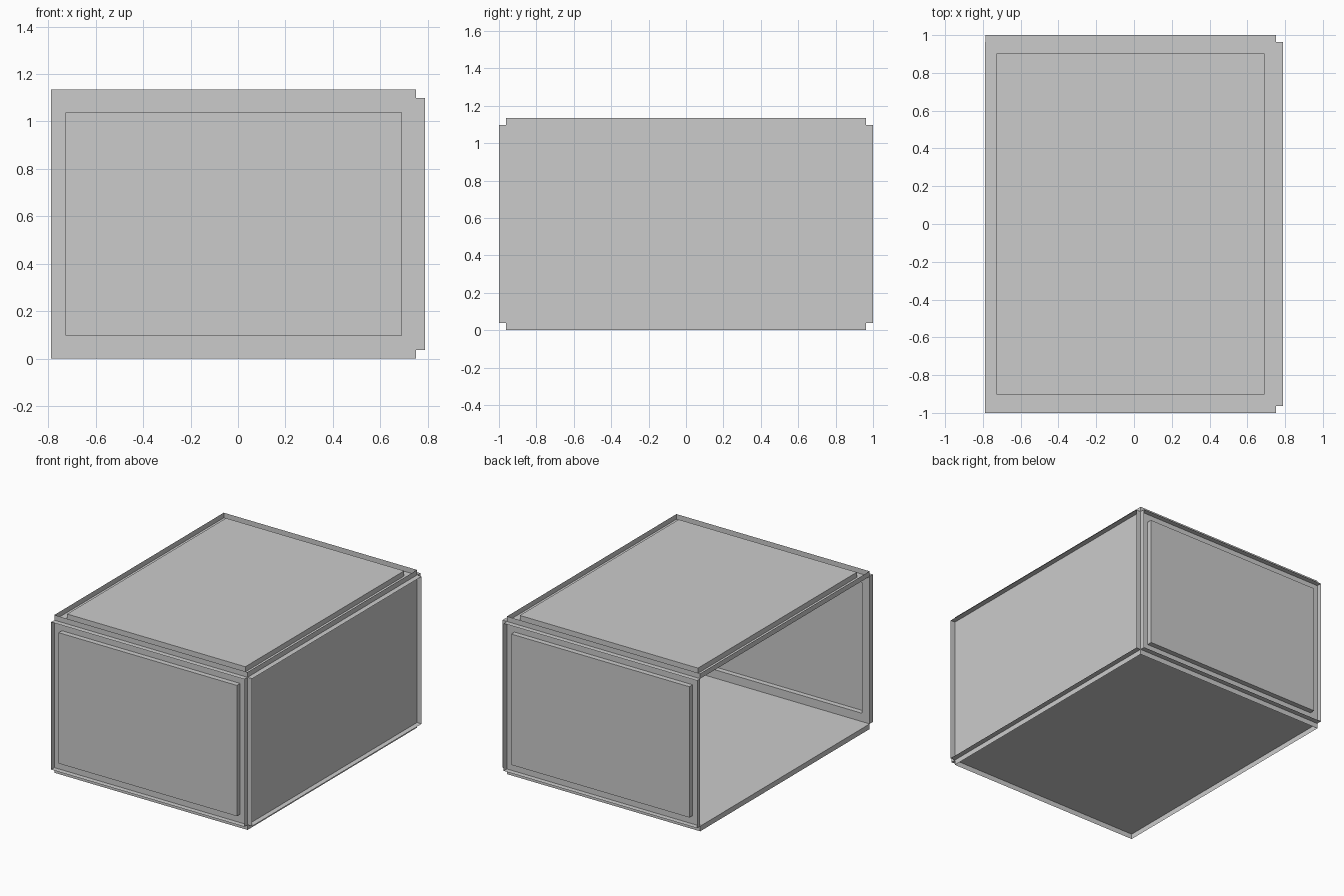
import bpy, bmesh
from mathutils import Vector

if "Cube" in bpy.data.objects:
    bpy.data.objects.remove(bpy.data.objects["Cube"])

# Core box extents; each panel has a thin lip standing LIP outward
X0, X1 = -0.7875, 0.7505
Y = 0.963
Z0, Z1 = 0.037, 1.098
LIP = 0.037
BORDER = 0.06


def panel(name, origin, u, v, raised):
    """Sheet from origin spanning u and v, facing u x v, with an edge lip."""
    o, u, v = Vector(origin), Vector(u), Vector(v)
    out = u.cross(v).normalized() * LIP
    bm = bmesh.new()
    face = bm.faces.new([bm.verts.new(p) for p in (o, o + u, o + u + v, o + v)])
    face.normal_update()

    # perimeter lip
    lip = bmesh.ops.extrude_edge_only(bm, edges=bm.edges[:])["geom"]
    bmesh.ops.translate(bm, vec=out,
                        verts=[g for g in lip if isinstance(g, bmesh.types.BMVert)])

    # raised centre field
    if raised:
        bmesh.ops.inset_individual(bm, faces=[face], thickness=BORDER,
                                   use_even_offset=True)
        top = bmesh.ops.extrude_discrete_faces(bm, faces=[face])["faces"][0]
        bmesh.ops.translate(bm, vec=out, verts=top.verts[:])

    mesh = bpy.data.meshes.new(name)
    bm.to_mesh(mesh)
    bm.free()
    obj = bpy.data.objects.new(name, mesh)
    bpy.context.collection.objects.link(obj)
    return obj


W, D, H = X1 - X0, 2 * Y, Z1 - Z0

# Five walls of the box, left side open
panel("front_panel", (X0, -Y, Z0), (W, 0, 0), (0, 0, H), True)
panel("back_panel", (X1, Y, Z0), (-W, 0, 0), (0, 0, H), True)
panel("top_panel", (X0, -Y, Z1), (W, 0, 0), (0, D, 0), True)
panel("bottom_panel", (X0, Y, Z0), (W, 0, 0), (0, -D, 0), False)
panel("right_panel", (X1, -Y, Z0), (0, D, 0), (0, 0, H), False)
